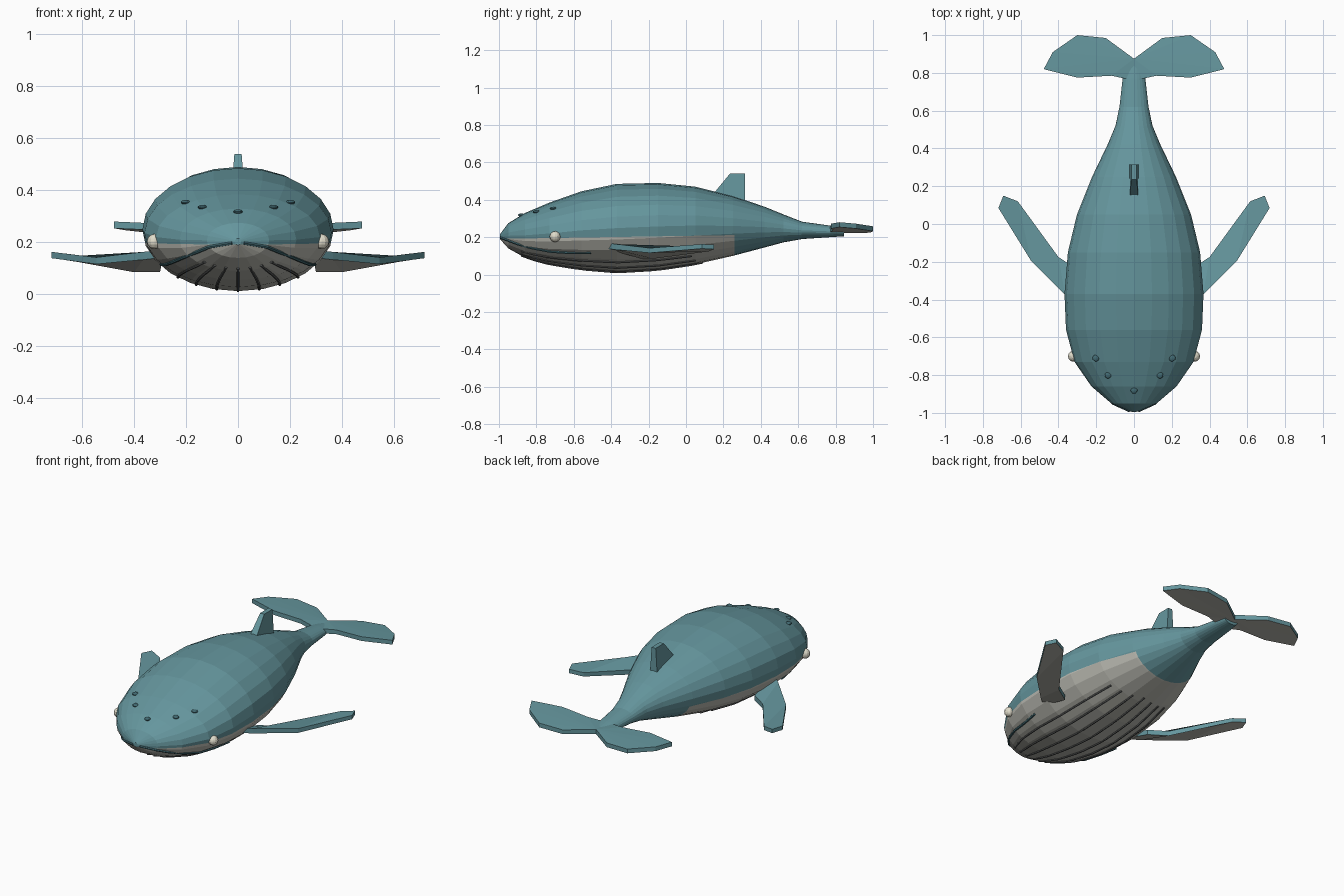
import bpy, bmesh, math
from mathutils import Vector

if "Cube" in bpy.data.objects:
    bpy.data.objects.remove(bpy.data.objects["Cube"])


def material(name, rgb):
    m = bpy.data.materials.new(name)
    m.diffuse_color = (*rgb, 1)
    m.use_nodes = True
    m.node_tree.nodes["Principled BSDF"].inputs["Base Color"].default_value = m.diffuse_color
    return m


TEAL = material("teal skin", (0.13, 0.305, 0.34))
PALE = material("pale belly", (0.50, 0.50, 0.45))
DARK_TEAL = material("dark teal", (0.055, 0.145, 0.17))
GROOVE = material("groove grey", (0.11, 0.115, 0.115))
CREAM = material("eye cream", (0.75, 0.72, 0.60))

# Body stations: y, half width, top z, bottom z
STATIONS = [
    (-0.995, 0.012, 0.215, 0.19), (-0.95, 0.12, 0.275, 0.14),
    (-0.86, 0.225, 0.33, 0.09), (-0.73, 0.315, 0.385, 0.055),
    (-0.56, 0.36, 0.445, 0.028), (-0.37, 0.368, 0.485, 0.012),
    (-0.15, 0.35, 0.49, 0.025), (0.05, 0.302, 0.47, 0.055),
    (0.25, 0.222, 0.42, 0.10), (0.42, 0.14, 0.363, 0.145),
    (0.52, 0.098, 0.322, 0.172), (0.62, 0.077, 0.283, 0.19),
    (0.77, 0.06, 0.262, 0.20), (0.845, 0.045, 0.25, 0.205),
]


def make(name, bm, mats):
    bmesh.ops.recalc_face_normals(bm, faces=bm.faces)
    me = bpy.data.meshes.new(name)
    bm.to_mesh(me)
    bm.free()
    for m in mats:
        me.materials.append(m)
    ob = bpy.data.objects.new(name, me)
    bpy.context.collection.objects.link(ob)
    return ob


def section(y):
    """Half width, centre z and half height of the body at y."""
    for a, b in zip(STATIONS, STATIONS[1:]):
        if y <= b[0]:
            break
    t = min(max((y - a[0]) / (b[0] - a[0]), 0), 1)
    w, top, bot = (a[i] + (b[i] - a[i]) * t for i in (1, 2, 3))
    return w, (top + bot) / 2, (top - bot) / 2


def skin(y, ang):
    """Point on the body, angle measured from straight down."""
    w, c, h = section(y)
    return Vector((w * math.sin(ang), y, c - h * math.cos(ang)))


def skin_at_height(y, z):
    w, c, h = section(y)
    return skin(y, math.acos(max(-1, min(1, (c - z) / h))))


# Body: lofted rings, belly colour cut along a nearly level plane
SEG = 24
bm = bmesh.new()
rings = [[bm.verts.new(skin(s[0], math.tau * i / SEG)) for i in range(SEG)] for s in STATIONS]
for a, b in zip(rings, rings[1:]):
    for i in range(SEG):
        j = (i + 1) % SEG
        bm.faces.new((a[i], a[j], b[j], b[i]))
bm.faces.new(rings[0])
bm.faces.new(rings[-1])
line = Vector((0, 0, 0.207))
up = Vector((0, -0.016, 1))
for co, no in ((line, up), (Vector((0, 0.26, 0)), Vector((0, 1, 0)))):
    bmesh.ops.bisect_plane(bm, geom=bm.verts[:] + bm.edges[:] + bm.faces[:],
                           plane_co=co, plane_no=no)
for f in bm.faces:
    c = f.calc_center_median()
    f.material_index = int((c - line).dot(up) < 0 and c.y < 0.26)
make("body", bm, [TEAL, PALE])


def slab(name, tops, bottoms, hub=None):
    """Mirrored fin from matching top and bottom outlines, pale underneath."""
    bm = bmesh.new()
    for side in (-1, 1):
        t, b = ([bm.verts.new((p[0] * side, p[1], p[2])) for p in pts] for pts in (tops, bottoms))
        n = len(t)
        for i in range(n):
            bm.faces.new((t[i], t[(i + 1) % n], b[(i + 1) % n], b[i]))
        for loop, mi in ((t, 0), (b, 1)):
            if hub is None:
                for i in range(n // 2 - 1):   # strip across the blade
                    f = bm.faces.new((loop[i], loop[i + 1], loop[n - 2 - i], loop[n - 1 - i]))
                    f.material_index = mi
            else:
                for i in range(1, n - 1):     # fan from the hub point
                    bm.faces.new((loop[0], loop[i], loop[i + 1])).material_index = mi
    return make(name, bm, [TEAL, PALE])


# Pectoral fins: leading edge outward, then trailing edge back to the root
fin_top = [(0.29, -0.44, 0.172), (0.365, -0.375, 0.163), (0.545, -0.195, 0.142),
           (0.718, 0.085, 0.163), (0.692, 0.15, 0.160), (0.615, 0.12, 0.148),
           (0.40, -0.175, 0.115), (0.30, -0.24, 0.115)]
drop = [0.03, 0.03, 0.026, 0.024, 0.024, 0.024, 0.03, 0.03]
slab("pectoral_fins", fin_top, [(x, y, z - d) for (x, y, z), d in zip(fin_top, drop)])

# Tail flukes, fanned from the notch
fluke_top = [(0, 0.875, 0.252), (0.15, 0.985, 0.25), (0.30, 1.0, 0.258), (0.43, 0.91, 0.272),
             (0.478, 0.82, 0.28), (0.30, 0.775, 0.272), (0.12, 0.785, 0.262), (0, 0.76, 0.25)]
slab("tail_flukes", fluke_top,
     [(x, y, z - (0.026 if x > 0 else 0.03)) for x, y, z in fluke_top], hub=0)

# Dorsal fin: tapered wedge
bm = bmesh.new()
sides = [[bm.verts.new((s * x, y, z)) for x, y, z in
          ((0.025, 0.12, 0.40), (0.025, 0.315, 0.37), (0.014, 0.315, 0.54), (0.014, 0.235, 0.54))]
         for s in (-1, 1)]
for loop in sides:
    bm.faces.new(loop)
for i in range(4):
    j = (i + 1) % 4
    bm.faces.new((sides[0][i], sides[0][j], sides[1][j], sides[1][i]))
make("dorsal_fin", bm, [TEAL])


def tubes(name, paths, radius, mat):
    """Thin tubes along each path, in one object."""
    bm = bmesh.new()
    n = 6
    for path in paths:
        loops = []
        for i, p in enumerate(path):
            d = (path[min(i + 1, len(path) - 1)] - path[max(i - 1, 0)]).normalized()
            u = d.cross(Vector((0, 0, 1))).normalized()
            v = d.cross(u)
            loops.append([bm.verts.new(p + radius * (u * math.cos(k * math.tau / n)
                          + v * math.sin(k * math.tau / n))) for k in range(n)])
        for a, b in zip(loops, loops[1:]):
            for k in range(n):
                m = (k + 1) % n
                bm.faces.new((a[k], a[m], b[m], b[k]))
        bm.faces.new(loops[0])
        bm.faces.new(loops[-1])
    return make(name, bm, [mat])


# Throat grooves
grooves = []
for k in range(-3, 4):
    end = 0.09 - 0.02 * abs(k)
    grooves.append([skin(-0.88 + (end + 0.88) * i / 14, math.radians(13 * k)) for i in range(15)])
tubes("throat_grooves", grooves, 0.006, GROOVE)

# Mouth line, one each side, meeting at the snout
half = [skin_at_height(y, z) for y, z in ((-0.99, 0.197), (-0.95, 0.182), (-0.90, 0.163),
        (-0.83, 0.143), (-0.73, 0.123), (-0.62, 0.115), (-0.51, 0.115))]
tubes("mouth_line", [half, [Vector((-p.x, p.y, p.z)) for p in half]], 0.007, DARK_TEAL)


def ball(name, loc, scale, mat):
    bpy.ops.mesh.primitive_uv_sphere_add(segments=12, ring_count=8, radius=1, location=loc)
    ob = bpy.context.object
    ob.name = name
    ob.scale = scale
    ob.data.materials.append(mat)


# Eyes with small pupils
for s in (-1, 1):
    ball("eye", (s * 0.322, -0.70, 0.203), (0.028, 0.029, 0.029), CREAM)

# Head bumps sitting on the skin
for x, y in ((0, -0.88), (0.137, -0.80), (-0.137, -0.80), (0.202, -0.71), (-0.202, -0.71)):
    w, c, h = section(y)
    z = c + h * math.sqrt(1 - (x / w) ** 2)
    ball("head_bump", (x, y, z), (0.018, 0.018, 0.009), DARK_TEAL)
